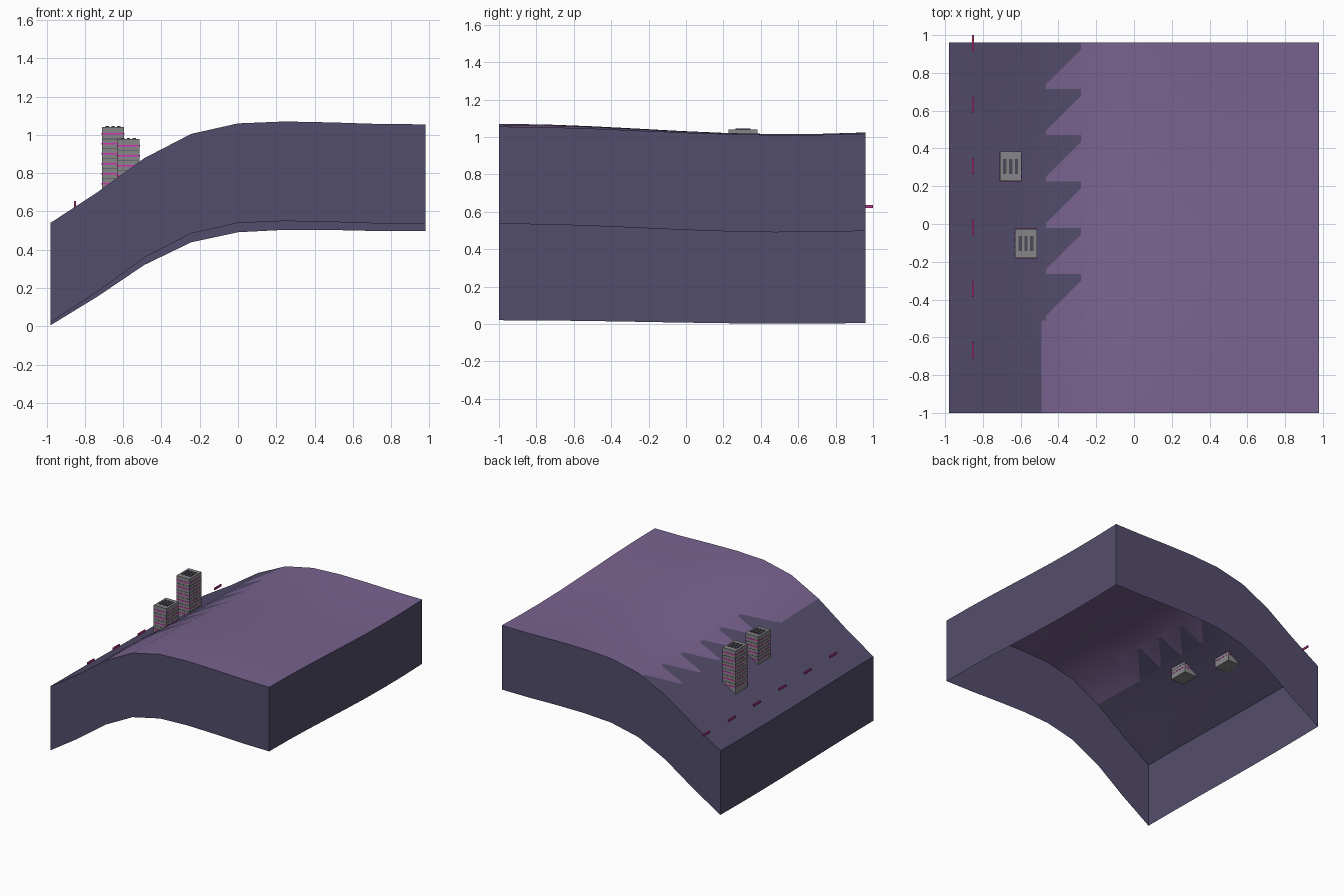
import bpy, bmesh, math

cube = bpy.data.objects.get("Cube")
if cube:
    bpy.data.objects.remove(cube, do_unlink=True)


def material(name, rgb):
    m = bpy.data.materials.new(name)
    m.use_nodes = True
    m.diffuse_color = (*rgb, 1)
    m.node_tree.nodes["Principled BSDF"].inputs["Base Color"].default_value = (*rgb, 1)
    return m


SLATE = material("slate violet", (0.088, 0.074, 0.15))
PURPLE = material("dusty purple", (0.19, 0.125, 0.275))
GREY = material("concrete grey", (0.24, 0.24, 0.25))
DARK = material("vent dark", (0.07, 0.07, 0.1))
PINK = material("neon pink", (0.68, 0.03, 0.46))
MAGENTA = material("marker magenta", (0.5, 0.04, 0.26))

STEP, X0, Y0, CELLS, SKIRT = 0.245, -0.98, -1.0, 8, 0.52
RIDGE = [0.54, 0.70, 0.878, 1.005, 1.06, 1.07, 1.065, 1.057, 1.055]
DROP = [0.018, 0.03, 0.045, 0.055, 0.058, 0.055, 0.05, 0.047, 0.045]


def lerp(values, t):
    i = max(0, min(CELLS - 1, int(t)))
    return values[i] + (values[i + 1] - values[i]) * (t - i)


def fall(row):
    y = Y0 + row * STEP
    return (1 - math.cos(math.pi * (y + 1) / 1.55)) / 2


FALL = [fall(r) for r in range(CELLS + 1)]


def ground(x, y):
    tx, ty = (x - X0) / STEP, (y - Y0) / STEP
    return lerp(RIDGE, tx) - lerp(DROP, tx) * lerp(FALL, ty)


# Hillside: a grid of cells, with toothed colour border along one column
def build_terrain():
    bm = bmesh.new()

    def face(points, mat):
        f = bm.faces.new([bm.verts.new((x, y, ground(x, y))) for x, y in points])
        f.material_index = mat

    for i in range(CELLS):
        for j in range(CELLS):
            a, b = X0 + i * STEP, X0 + (i + 1) * STEP
            c, d = Y0 + j * STEP, Y0 + (j + 1) * STEP
            if i == 2 and j >= 2:
                n, t = a + 0.023, b - 0.035
                tooth = [(n, c), (n, c + 0.023), (t, c + 0.21), (t, d)]
                face([(a, c)] + tooth + [(n, d), (a, d)], 0)
                face([(t, c), (b, c), (b, d)] + tooth[::-1], 1)
            else:
                face([(a, c), (b, c), (b, d), (a, d)], int(i >= 2))
    bmesh.ops.remove_doubles(bm, verts=bm.verts, dist=0.0005)

    # Skirt walls hang from the outer rim; the underside stays open
    def on_rim(e):
        mid = (e.verts[0].co + e.verts[1].co) / 2
        return abs(mid.x) > 0.979 or abs(mid.y + 0.02) > 0.979

    rim = [e for e in bm.edges if e.is_boundary and on_rim(e)]
    new = bmesh.ops.extrude_edge_only(bm, edges=rim)["geom"]
    for item in new:
        if isinstance(item, bmesh.types.BMVert):
            item.co.z -= SKIRT
        elif isinstance(item, bmesh.types.BMFace):
            item.material_index = 0
    me = bpy.data.meshes.new("hillside")
    bm.to_mesh(me)
    bm.free()
    me.materials.append(SLATE)
    me.materials.append(PURPLE)
    ob = bpy.data.objects.new("hillside", me)
    bpy.context.collection.objects.link(ob)
    bpy.ops.object.select_all(action="DESELECT")
    ob.select_set(True)
    bpy.context.view_layer.objects.active = ob
    bpy.ops.object.shade_smooth_by_angle(angle=math.radians(30))


# One object made of many boxes, each given as (centre, size, material slot)
def boxes(name, parts, mats):
    bm = bmesh.new()
    for centre, size, slot in parts:
        vs = bmesh.ops.create_cube(bm, size=1)["verts"]
        for v in vs:
            v.co = [c + p * s for c, p, s in zip(centre, v.co, size)]
        for f in {f for v in vs for f in v.link_faces}:
            f.material_index = slot
    me = bpy.data.meshes.new(name)
    bm.to_mesh(me)
    bm.free()
    for m in mats:
        me.materials.append(m)
    bpy.context.collection.objects.link(bpy.data.objects.new(name, me))


W, L = 0.115, 0.155


def tower(name, x, y, base, top):
    parts = [((x, y, (base + top) / 2), (W, L, top - base), 0)]
    # Roof vents
    for k in (-1, 0, 1):
        parts.append(((x + k * 0.031, y, top + 0.003), (0.018, 0.08, 0.006), 1))
    # Window strips on the ends, short windows on the sides, dark floor lines
    z = top - 0.035
    row = 0
    while z > base + 0.03:
        if row % 2 == 0:
            parts.append(((x, y, z), (W - 0.006, L + 0.004, 0.008), 2))
            for k in (-1.5, -0.5, 0.5, 1.5):
                parts.append(((x, y + k * 0.036, z), (W + 0.004, 0.02, 0.008), 2))
        else:
            parts.append(((x, y, z), (W + 0.002, L + 0.002, 0.004), 1))
        z -= 0.026
        row += 1
    boxes(name, parts, [GREY, DARK, PINK])


build_terrain()
tower("tall_tower", -0.653, 0.305, 0.69, 1.04)
tower("short_tower", -0.572, -0.103, 0.74, 0.978)

# Row of glowing road markers along the lower slope
for n in range(6):
    y = 0.957 - n * 0.325
    z = ground(-0.852, min(y, 0.95)) + 0.026
    boxes(f"road_marker_{n + 1}", [((-0.852, y, z), (0.009, 0.086, 0.016), 0)], [MAGENTA])
